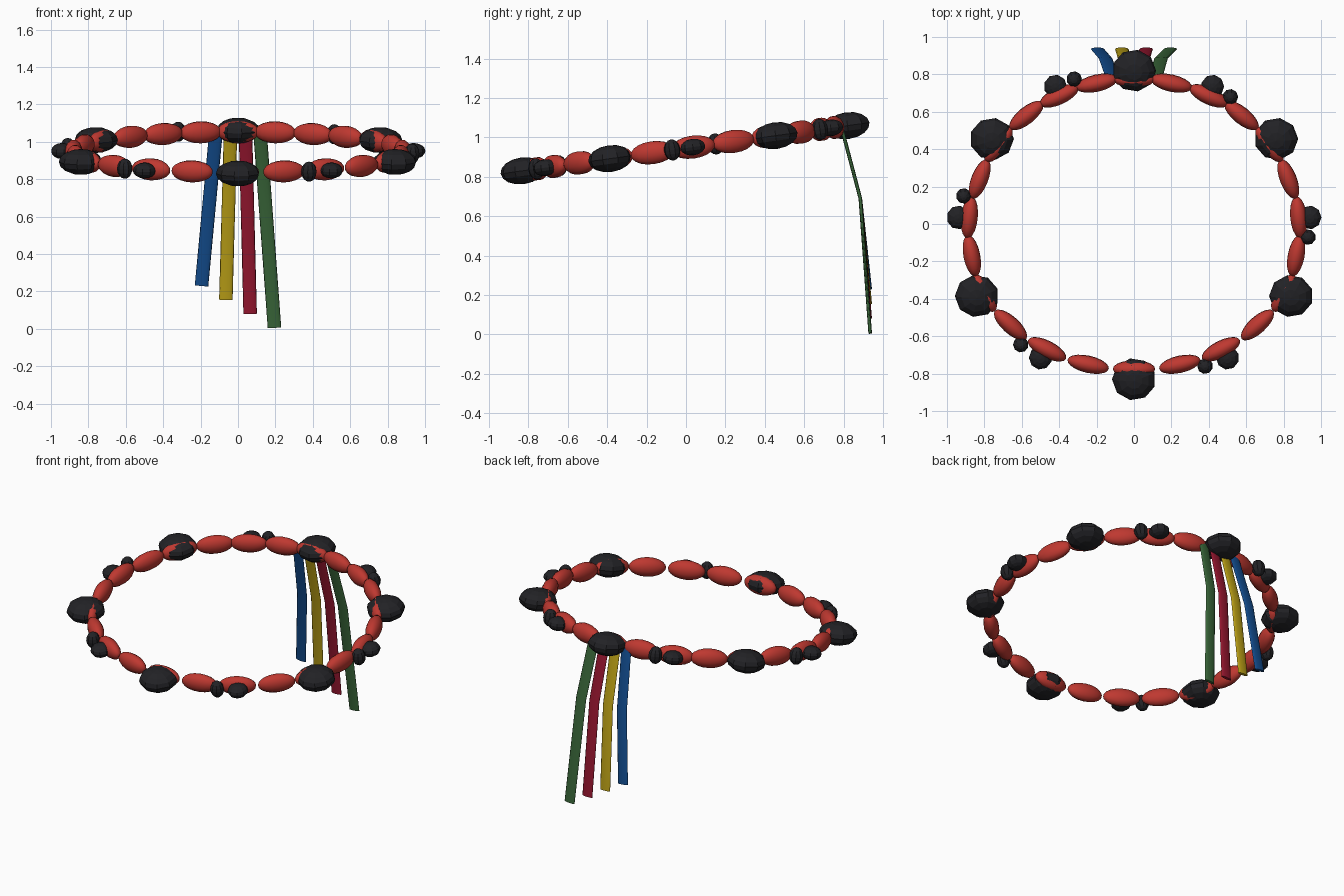
import bpy, bmesh, math
from mathutils import Matrix, Vector

if "Cube" in bpy.data.objects:
    bpy.data.objects.remove(bpy.data.objects["Cube"])


def material(name, rgb):
    m = bpy.data.materials.new(name)
    m.diffuse_color = (*rgb, 1)
    m.use_nodes = True
    m.node_tree.nodes["Principled BSDF"].inputs["Base Color"].default_value = m.diffuse_color
    return m


RED = material("red", (0.52, 0.04, 0.03))
BLACK = material("black", (0.016, 0.016, 0.019))
SLOPE = 0.139


def ring_point(x, y):
    # The whole ring lies in a plane rising toward the back
    return Vector((x, y, 0.946 + SLOPE * y))


def bead(name, loc, rot, radii, mat, segs, rings, smooth):
    bm = bmesh.new()
    bmesh.ops.create_uvsphere(bm, u_segments=segs, v_segments=rings, radius=1)
    # Turn the sphere so that a flat side faces along +y
    bm.transform(Matrix.Rotation(math.pi / 2 + math.pi / segs, 4, 'Z'))
    if name.startswith("red"):
        bm.transform(Matrix.Rotation(math.pi / 2, 4, 'Y'))  # poles along the string
    bm.transform(Matrix.Translation(loc) @ rot @ Matrix.Diagonal((*radii, 1)))
    return finish(bm, name, mat, smooth)


def finish(bm, name, mat, smooth):
    bmesh.ops.recalc_face_normals(bm, faces=bm.faces)
    for f in bm.faces:
        f.smooth = smooth and len(f.verts) < 5
    me = bpy.data.meshes.new(name)
    bm.to_mesh(me)
    bm.free()
    me.materials.append(mat)
    ob = bpy.data.objects.new(name, me)
    bpy.context.collection.objects.link(ob)
    return ob


# Red beads: right half from front to back, then mirrored
half = [(0, -0.775), (0.245, -0.75), (0.465, -0.67), (0.66, -0.54), (0.80, -0.37),
        (0.867, -0.17), (0.88, 0.035), (0.825, 0.24), (0.725, 0.425), (0.575, 0.58),
        (0.40, 0.685), (0.20, 0.753), (0, 0.775)]
loop = half + [(-x, y) for x, y in half[-2:0:-1]]
n = len(loop)
for i, p in enumerate(loop):
    t = (ring_point(*loop[(i + 1) % n]) - ring_point(*loop[i - 1])).normalized()
    up = Vector((0, -SLOPE, 1)).normalized()
    rot = Matrix((t, up.cross(t), up)).transposed().to_4x4()
    bead("red_bead", ring_point(*p), rot, (0.113, 0.046, 0.06), RED, 12, 10, True)

# Black beads: large, medium and small
tilt = Matrix.Rotation(math.atan(SLOPE), 4, 'X')
flip = tilt @ Matrix.Rotation(math.pi, 4, 'Z')


def black(name, x, y, radii):
    tilt_here = tilt if y > 0 else Matrix.Rotation(math.atan(SLOPE), 4, 'X') @ Matrix.Rotation(math.pi, 4, 'Z')
    bead(name, ring_point(x, y), tilt_here, radii, BLACK, 9, 8, False)


for x, y in [(0, -0.83), (0.84, -0.385), (-0.84, -0.385), (0.76, 0.455), (-0.76, 0.455), (0, 0.82)]:
    black("large_black_bead", x, y, (0.118, 0.114, 0.068))
for s in (-1, 1):
    for x, y in [(0.50, -0.715), (0.94, 0.035), (0.42, 0.735)]:
        black("medium_black_bead", s * x, y, (0.062, 0.064, 0.042))
for x, y in [(0.38, -0.76), (0.93, -0.07), (0.515, 0.68), (-0.32, 0.775), (-0.91, 0.15), (-0.605, -0.645)]:
    black("small_black_bead", x, y, (0.042, 0.042, 0.054))


# Flattened ribbons hanging from the back bead
def ribbon(name, x_top, x_end, z_end, rgb):
    z_top, z_mid = 1.05, 0.69
    k = (z_top - z_mid) / (z_top - z_end)
    path = [(x_top, 0.79, z_top), (x_top + (x_end - x_top) * k, 0.885, z_mid), (x_end, 0.935, z_end)]
    bm = bmesh.new()
    rows = []
    for (x, y, z), dy in zip(path, (0.26, 0.18, 0.11)):
        row = []
        dx = (x_end - x_top) / (z_top - z_end)
        for j in range(12):
            a = 2 * math.pi * j / 12
            u, v = 0.036 * math.cos(a), 0.009 * math.sin(a)
            row.append(bm.verts.new((x + u, y + v, z + v * dy + u * dx)))
        rows.append(row)
    for r0, r1 in zip(rows, rows[1:]):
        for j in range(12):
            bm.faces.new((r0[j], r0[(j + 1) % 12], r1[(j + 1) % 12], r1[j]))
    bm.faces.new(rows[0])
    bm.faces.new(rows[-1])
    finish(bm, name, material(name, rgb), True)


ribbon("blue_ribbon", -0.118, -0.195, 0.23, (0.006, 0.07, 0.26))
ribbon("yellow_ribbon", -0.04, -0.065, 0.155, (0.48, 0.34, 0.008))
ribbon("crimson_ribbon", 0.04, 0.065, 0.08, (0.30, 0.008, 0.028))
ribbon("green_ribbon", 0.118, 0.195, 0.006, (0.04, 0.13, 0.04))
